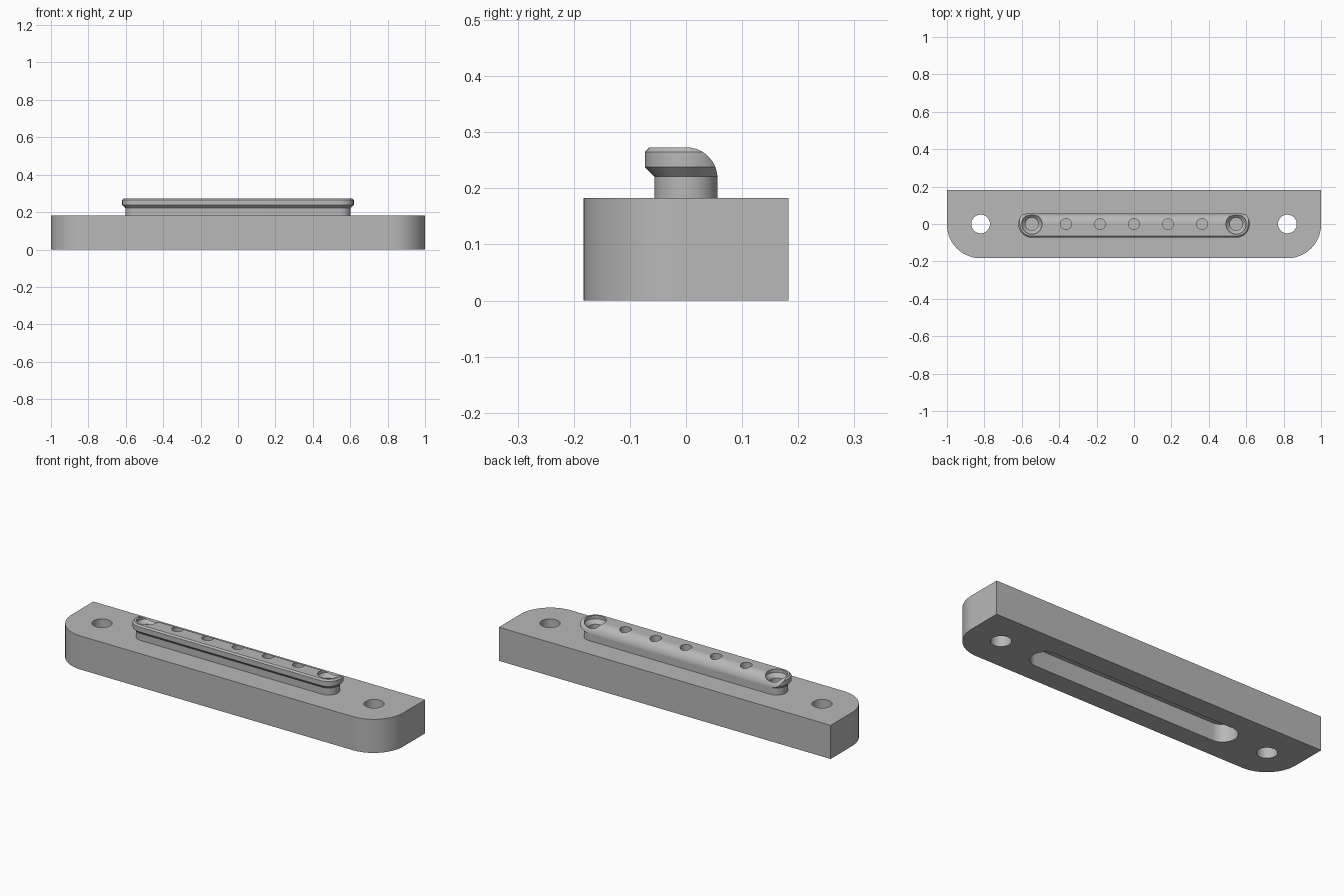
import bpy, bmesh, math

cube = bpy.data.objects.get("Cube")
if cube:
    bpy.data.objects.remove(cube, do_unlink=True)

grey = bpy.data.materials.new("plain grey")
grey.use_nodes = True
colour = (0.48, 0.48, 0.48, 1)
grey.diffuse_color = colour
grey.node_tree.nodes["Principled BSDF"].inputs["Base Color"].default_value = colour

TOP = 0.183       # top of the base block
HALF = 0.546      # rail end centres
HOLE_X = 0.82     # mounting hole centres


def loft(name, rings):
    """Solid through matching rings of points, capped at both ends."""
    bm = bmesh.new()
    loops = [[bm.verts.new(p) for p in ring] for ring in rings]
    n = len(loops[0])
    for a, b in zip(loops, loops[1:]):
        for i in range(n):
            j = (i + 1) % n
            bm.faces.new((a[i], a[j], b[j], b[i]))
    bm.faces.new(loops[0][::-1])
    bm.faces.new(loops[-1])
    bmesh.ops.recalc_face_normals(bm, faces=bm.faces)
    mesh = bpy.data.meshes.new(name)
    bm.to_mesh(mesh)
    bm.free()
    mesh.materials.append(grey)
    obj = bpy.data.objects.new(name, mesh)
    bpy.context.collection.objects.link(obj)
    return obj


def arc(cx, cy, r, start, end, steps=24):
    angles = [math.radians(start + (end - start) * i / steps) for i in range(steps + 1)]
    return [(cx + r * math.cos(a), cy + r * math.sin(a)) for a in angles]


def stadium(r, z):
    outline = arc(HALF, 0, r, -90, 90) + arc(-HALF, 0, r, 90, 270)
    return [(x, y, z) for x, y in outline]


def turned(name, x, layers):
    """Round solid from (radius, height) layers."""
    return loft(name, [[(px, py, z) for px, py in arc(x, 0, r, 0, 352.5, 47)]
                       for r, z in layers])


def boolean(obj, tool, operation="DIFFERENCE"):
    tool.hide_render = True
    mod = obj.modifiers.new("cut", "BOOLEAN")
    mod.operation = operation
    mod.solver = "EXACT"
    mod.object = tool
    bpy.context.view_layer.objects.active = obj
    bpy.ops.object.modifier_apply(modifier=mod.name)
    bpy.data.objects.remove(tool, do_unlink=True)


# Base block with two rounded front corners
corner = 0.18
outline = ([(1, TOP), (-1, TOP)]
           + arc(corner - 1, corner - TOP, corner, 180, 270)
           + arc(1 - corner, corner - TOP, corner, 270, 360))
base = loft("base_block", [[(x, y, z) for x, y in outline] for z in (0, TOP)])
for x in (-HOLE_X, HOLE_X):
    boolean(base, turned("mounting_hole", x, [(0.05, -0.1), (0.05, 0.4)]))

# Long pocket in the underside
boolean(base, loft("pocket", [stadium(0.074, z) for z in (-0.1, 0.095)]))

# Rail with an overhanging, chamfered lip
layers = [(0.056, 0.17), (0.056, 0.221), (0.073, 0.238), (0.073, 0.265), (0.065, 0.273)]
rail = loft("rail", [stadium(r, z) for r, z in layers])

# Rounded back of the rail
side = ([(-0.2, 0.1), (0.056, 0.1)] + arc(0.001, 0.218, 0.055, 0, 90) + [(-0.2, 0.273)])
boolean(rail, loft("rounded_back", [[(x, y, z) for y, z in side] for x in (-0.8, 0.8)]),
        "INTERSECT")

# Row of blind holes, the end ones countersunk
for i in range(-3, 4):
    x = i * HALF / 3
    if abs(i) == 3:
        steps = [(0.034, 0.195), (0.034, 0.235), (0.054, 0.255), (0.054, 0.3)]
    else:
        steps = [(0.029, 0.195), (0.029, 0.3)]
    boolean(rail, turned("rail_hole", x, steps))

# Smooth the curved walls, keep edges crisp
bpy.ops.object.select_all(action="DESELECT")
for obj in (base, rail):
    obj.select_set(True)
bpy.context.view_layer.objects.active = base
bpy.ops.object.shade_smooth_by_angle(angle=math.radians(25))
